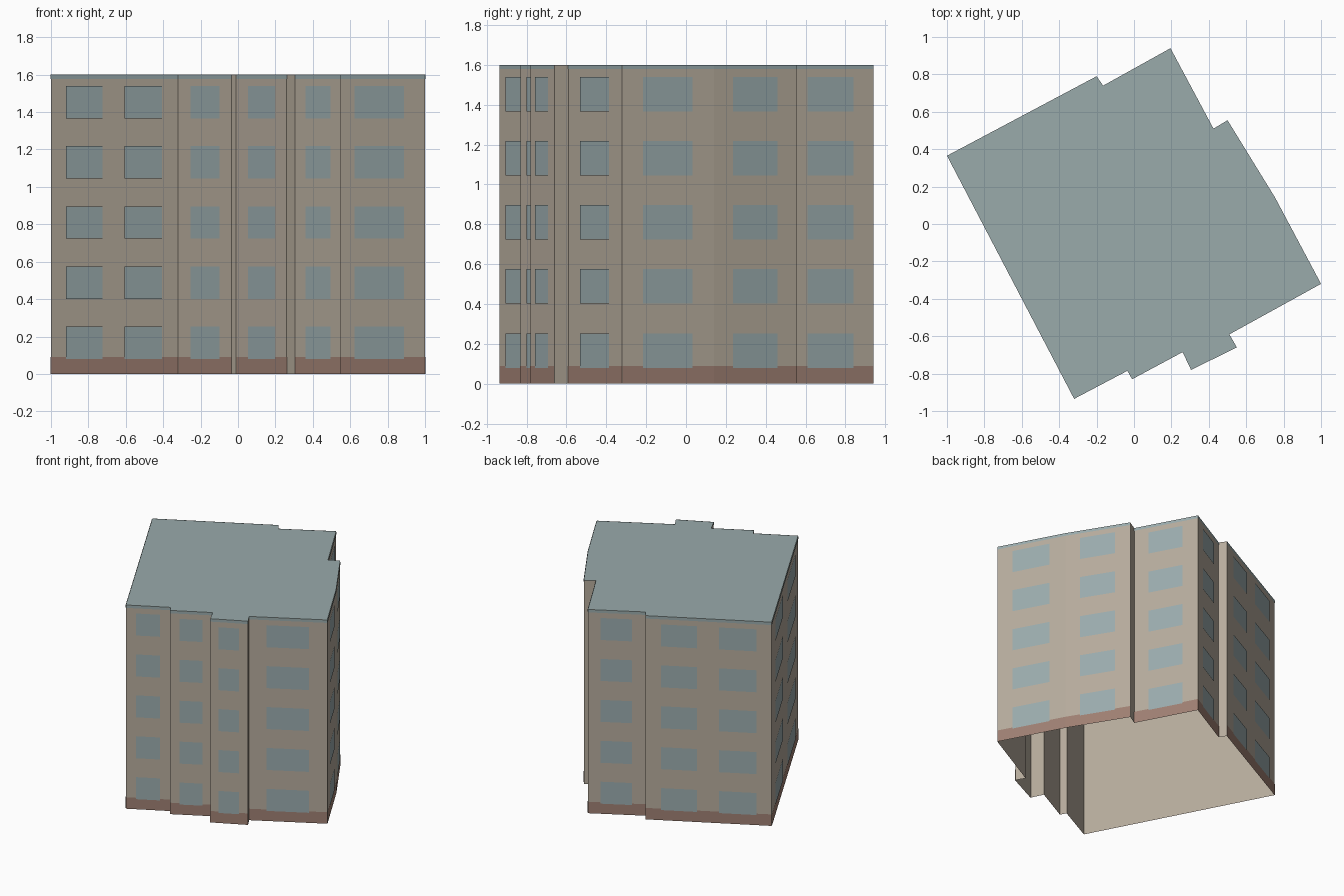
import bpy
import bmesh
from mathutils import Vector

cube = bpy.data.objects.get("Cube")
if cube:
    bpy.data.objects.remove(cube, do_unlink=True)

HEIGHT = 1.6
FLOORS = 5
FLOOR_STEP = 0.3215

# Footprint, counter-clockwise from the far left corner
FOOTPRINT = [Vector(p) for p in (
    (-1, 0.365), (-0.32, -0.935), (-0.035, -0.785), (-0.01, -0.83),
    (0.26, -0.685), (0.305, -0.78), (0.55, -0.66), (0.51, -0.59),
    (1, -0.32), (0.755, 0.14), (0.5, 0.555), (0.425, 0.51),
    (0.195, 0.94), (-0.165, 0.74), (-0.2, 0.79))]


def material(name, color):
    mat = bpy.data.materials.new(name)
    mat.use_nodes = True
    rgba = (*color, 1)
    mat.diffuse_color = rgba
    bsdf = mat.node_tree.nodes["Principled BSDF"]
    bsdf.inputs["Base Color"].default_value = rgba
    bsdf.inputs["Roughness"].default_value = 0.9
    return mat


plaster = material("beige_plaster", (0.47, 0.41, 0.335))
slate = material("blue_grey_roof", (0.32, 0.405, 0.41))
glass = material("blue_grey_glass", (0.325, 0.41, 0.42))
brick = material("brown_plinth", (0.345, 0.215, 0.17))


def finish(name, bm, *mats):
    mesh = bpy.data.meshes.new(name)
    bm.to_mesh(mesh)
    bm.free()
    for mat in mats:
        mesh.materials.append(mat)
    obj = bpy.data.objects.new(name, mesh)
    bpy.context.collection.objects.link(obj)
    return obj


def add_plate(bm, wall, span, z0, z1, offset):
    """Flat panel on a wall, between two fractions of its length."""
    a, b = wall
    run = b - a
    out = Vector((run.y, -run.x)).normalized() * offset
    p, q = (a + run * t + out for t in span)
    corners = ((p, z0), (q, z0), (q, z1), (p, z1))
    bm.faces.new([bm.verts.new((c.x, c.y, z)) for c, z in corners])


walls = list(zip(FOOTPRINT, FOOTPRINT[1:] + FOOTPRINT[:1]))

# Shell: walls and flat roof, open underneath
bm = bmesh.new()
low = [bm.verts.new((p.x, p.y, 0)) for p in FOOTPRINT]
high = [bm.verts.new((p.x, p.y, HEIGHT)) for p in FOOTPRINT]
for i in range(len(low)):
    j = (i + 1) % len(low)
    bm.faces.new((low[i], low[j], high[j], high[i]))
bm.faces.new(high)
bm.normal_update()
for face in bm.faces:
    face.material_index = 1 if face.normal.z > 0.5 else 0
finish("building_shell", bm, plaster, slate)

# Plinth, roof edge and windows on every long wall; short returns stay bare
plinth, edge, windows = bmesh.new(), bmesh.new(), bmesh.new()
for wall in walls:
    length = (wall[1] - wall[0]).length
    if length < 0.15:
        continue
    add_plate(plinth, wall, (0, 1), 0, 0.09, 0.002)
    add_plate(edge, wall, (0, 1), HEIGHT - 0.022, HEIGHT, 0.002)
    spans = [(0.125, 0.41), (0.585, 0.88)] if length > 0.8 else [(0.225, 0.765)]
    for floor in range(FLOORS):
        sill = 0.08 + floor * FLOOR_STEP
        for span in spans:
            add_plate(windows, wall, span, sill, sill + 0.173, 0.004)

finish("plinth_band", plinth, brick)
finish("roof_edge_band", edge, slate)
finish("windows", windows, glass)
